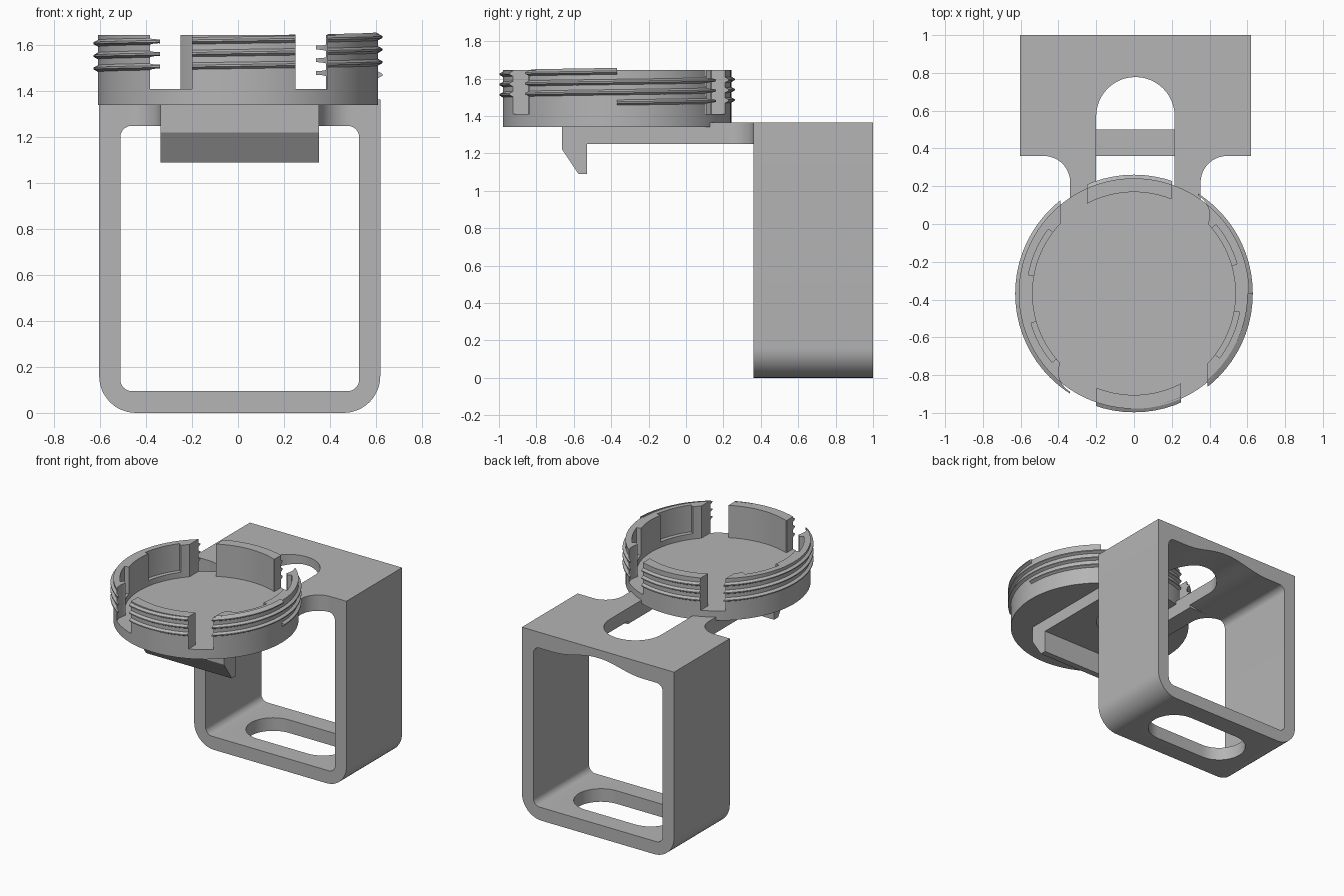
import bpy, bmesh
from math import sin, cos, pi, radians
from mathutils import Vector, Matrix

if "Cube" in bpy.data.objects:
    bpy.data.objects.remove(bpy.data.objects["Cube"])

gray = bpy.data.materials.new("matte_gray")
gray.use_nodes = True
gray.diffuse_color = (0.46, 0.46, 0.46, 1)
gray.node_tree.nodes["Principled BSDF"].inputs["Base Color"].default_value = gray.diffuse_color

MID = 0.0075                  # middle of the bracket in x
CY = -0.368                   # middle of the threaded cup in y
RIM, BORE = 0.61, 0.537
FLOOR, TOP = 1.41, 1.645


def arc(cx, cy, r, a0, a1, n=12):
    steps = [radians(a0 + (a1 - a0) * i / n) for i in range(n + 1)]
    return [(cx + r * cos(a), cy + r * sin(a)) for a in steps]


def make(name, bm):
    bmesh.ops.recalc_face_normals(bm, faces=bm.faces)
    me = bpy.data.meshes.new(name)
    bm.to_mesh(me)
    bm.free()
    me.materials.append(gray)
    ob = bpy.data.objects.new(name, me)
    bpy.context.collection.objects.link(ob)
    return ob


def prism(name, pts, axis, lo, hi):
    """Extrude a 2D outline along an axis; the outline uses the other two axes in order."""
    place = {"x": lambda p: (lo, p[0], p[1]), "y": lambda p: (p[0], lo, p[1]),
             "z": lambda p: (p[0], p[1], lo)}[axis]
    bm = bmesh.new()
    face = bm.faces.new([bm.verts.new(place(p)) for p in pts])
    out = bmesh.ops.extrude_face_region(bm, geom=[face])
    step = Vector([hi - lo if a == axis else 0 for a in "xyz"])
    bmesh.ops.translate(bm, vec=step, verts=[v for v in out["geom"] if isinstance(v, bmesh.types.BMVert)])
    return make(name, bm)


def disc(name, cx, cy, r, lo, hi, n=96):
    return prism(name, arc(cx, cy, r, 0, 360 - 360 / n, n - 1), "z", lo, hi)


def stadium(cx, cy, r, half, along_y):
    if along_y:
        return arc(cx, cy + half, r, 0, 180, 24) + arc(cx, cy - half, r, 180, 360, 24)
    return arc(cx + half, cy, r, -90, 90, 24) + arc(cx - half, cy, r, 90, 270, 24)


def combine(ob, others, operation):
    for other in others:
        mod = ob.modifiers.new("join", "BOOLEAN")
        mod.operation, mod.solver, mod.object = operation, "EXACT", other
    deps = bpy.context.evaluated_depsgraph_get()
    me = bpy.data.meshes.new_from_object(ob.evaluated_get(deps))
    ob.modifiers.clear()
    ob.data = me


def discard(obs):
    for ob in obs:
        bpy.data.objects.remove(ob)


def mirrored(half):
    """Close an outline from its +x half, mirrored about the bracket middle."""
    return half + [(2 * MID - x, y) for x, y in reversed(half)]


# Square frame with rounded lower corners
W, H = 0.612, 1.365
frame = prism("frame", mirrored(arc(MID + W - 0.16, 0.16, 0.16, -90, 0) + [(MID + W, H)]), "y", 0.36, 1.0)

# Frame opening with an arched ceiling
ceiling = [(MID + 0.36 * (1 - i / 12), 1.25 + 0.0275 * (1 - cos(pi * i / 12))) for i in range(12)]
opening = prism("opening_cutter", mirrored(
    arc(MID + 0.47, 0.145, 0.05, -90, 0) + arc(MID + 0.47, 1.2, 0.05, 0, 90) + ceiling), "y", 0.2, 1.2)
base_slot = prism("base_slot_cutter", stadium(MID, 0.68, 0.18, 0.2, False), "z", -0.1, 0.3)
arm_slot = prism("arm_slot_cutter", stadium(MID, 0.25, 0.208, 0.32, True), "z", 1.1, 1.5)
combine(frame, [opening, base_slot, arm_slot], "DIFFERENCE")

# Arm with curved shoulders reaching under the cup
shoulder = arc(MID + 0.485, 0.22, 0.14, 180, 90)
arm = prism("arm", mirrored([(MID + 0.345, -0.663)] + shoulder + [(MID + 0.515, 0.36)]), "z", 1.25, H)
combine(arm, [arm_slot], "DIFFERENCE")
discard([opening, base_slot, arm_slot])

# Hooked catch under the front of the arm
catch = prism("catch", [(-0.663, 1.3), (-0.663, 1.222), (-0.575, 1.09), (-0.53, 1.09), (-0.53, 1.3)],
              "x", MID - 0.345, MID + 0.345)

# Cutters for the cup wall: four gaps, two rounded reliefs, four inner recesses
gaps, recesses = [], []
for turn in (1, -1):
    for x0, x1 in ((-0.34, -0.2), (0.25, 0.39)):
        pts = [(turn * x, CY + turn * y) for x, y in ((x0, -0.8), (x1, -0.8), (x1, -0.3), (x0, -0.3))]
        gaps.append(prism("gap_cutter", pts, "z", FLOOR, 1.8))
    gaps.append(disc("relief_cutter", -0.28 * turn, CY - 0.415 * turn, 0.12, FLOOR, 1.8, 32))
    for a0, a1 in ((16, 40), (-37, -10)):
        spin = 0 if turn == 1 else 180
        pts = arc(0, CY, 0.567, a0 + spin, a1 + spin) + arc(0, CY, 0.5, a1 + spin, a0 + spin)
        recesses.append(prism("recess_cutter", pts, "z", 1.45, 1.8))

# Cup with a solid floor and a wall in four segments
cup = disc("cup", 0, CY, RIM, 1.34, TOP)
bore = disc("bore_cutter", 0, CY, BORE, FLOOR, 1.8)
combine(cup, [bore] + gaps + recesses, "DIFFERENCE")

# Three turns of raised screw thread
bm = bmesh.new()
rings = []
N, TURNS, PITCH = 72, 3, 0.055
for i in range(N * TURNS + 1):
    a = 2 * pi * i / N
    z = 1.472 + PITCH * i / N
    rings.append([bm.verts.new((r * cos(a), CY + r * sin(a), z + dz))
                  for r, dz in ((0.6, -0.02), (0.629, -0.004), (0.629, 0.004), (0.6, 0.02))])
for p, q in zip(rings, rings[1:]):
    for k in range(4):
        m = (k + 1) % 4
        bm.faces.new((p[k], p[m], q[m], q[k]))
bm.faces.new(rings[0])
bm.faces.new(rings[-1])
thread = make("screw_thread", bm)
combine(thread, gaps, "DIFFERENCE")
discard(gaps + recesses + [bore])

# Smooth the curved faces and keep hard edges
bpy.ops.object.select_all(action="DESELECT")
for ob in (frame, arm, catch, cup, thread):
    ob.select_set(True)
bpy.context.view_layer.objects.active = frame
bpy.ops.object.shade_smooth_by_angle(angle=radians(30))
